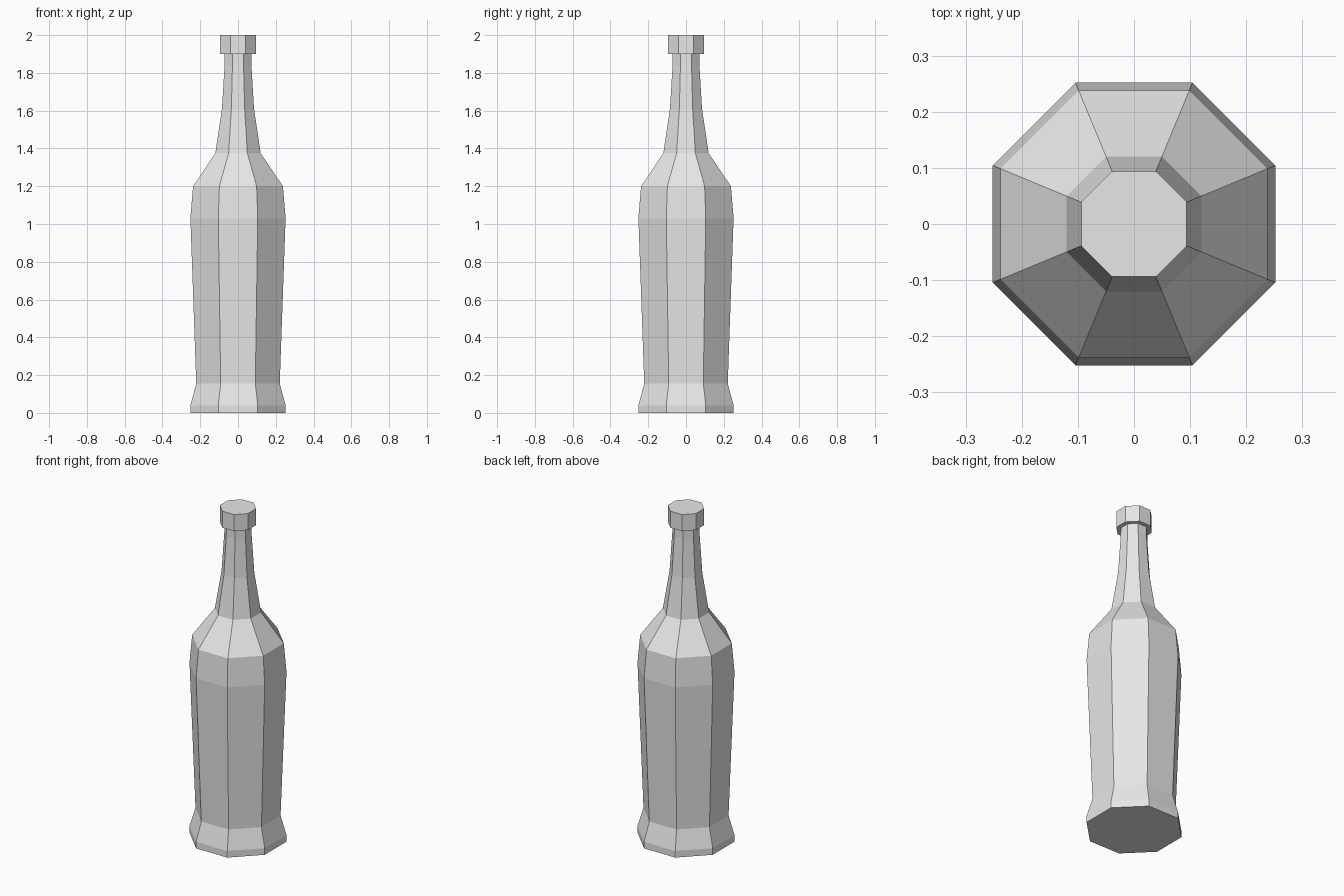
import bpy
import bmesh
from math import cos, pi, sin

SIDES = 8

cube = bpy.data.objects.get("Cube")
if cube:
    bpy.data.objects.remove(cube, do_unlink=True)

grey = bpy.data.materials.new("light grey")
grey.use_nodes = True
grey.diffuse_color = (0.8, 0.8, 0.8, 1)
grey.node_tree.nodes["Principled BSDF"].inputs["Base Color"].default_value = grey.diffuse_color


def faceted_lathe(name, profile):
    """Stack octagonal rings from (half width, height) pairs and close both ends."""
    bm = bmesh.new()
    rings = []
    for half_width, z in profile:
        radius = half_width / cos(pi / SIDES)
        angles = [(i + 0.5) * 2 * pi / SIDES for i in range(SIDES)]
        rings.append([bm.verts.new((radius * cos(a), radius * sin(a), z)) for a in angles])
    for low, high in zip(rings, rings[1:]):
        for i in range(SIDES):
            j = (i + 1) % SIDES
            bm.faces.new((low[i], low[j], high[j], high[i]))
    bm.faces.new(rings[0][::-1])
    bm.faces.new(rings[-1])
    mesh = bpy.data.meshes.new(name)
    bm.to_mesh(mesh)
    bm.free()
    mesh.materials.append(grey)
    obj = bpy.data.objects.new(name, mesh)
    bpy.context.collection.objects.link(obj)
    return obj


# Flared foot, tapered body, shoulder and slender neck
faceted_lathe("bottle_body", [
    (0.252, 0), (0.252, 0.04), (0.221, 0.155),
    (0.252, 1.03), (0.238, 1.2),
    (0.12, 1.375), (0.085, 1.61), (0.071, 1.84), (0.07, 1.91),
])

# Wider cap over the mouth
faceted_lathe("bottle_cap", [(0.094, 1.9), (0.094, 2)])
